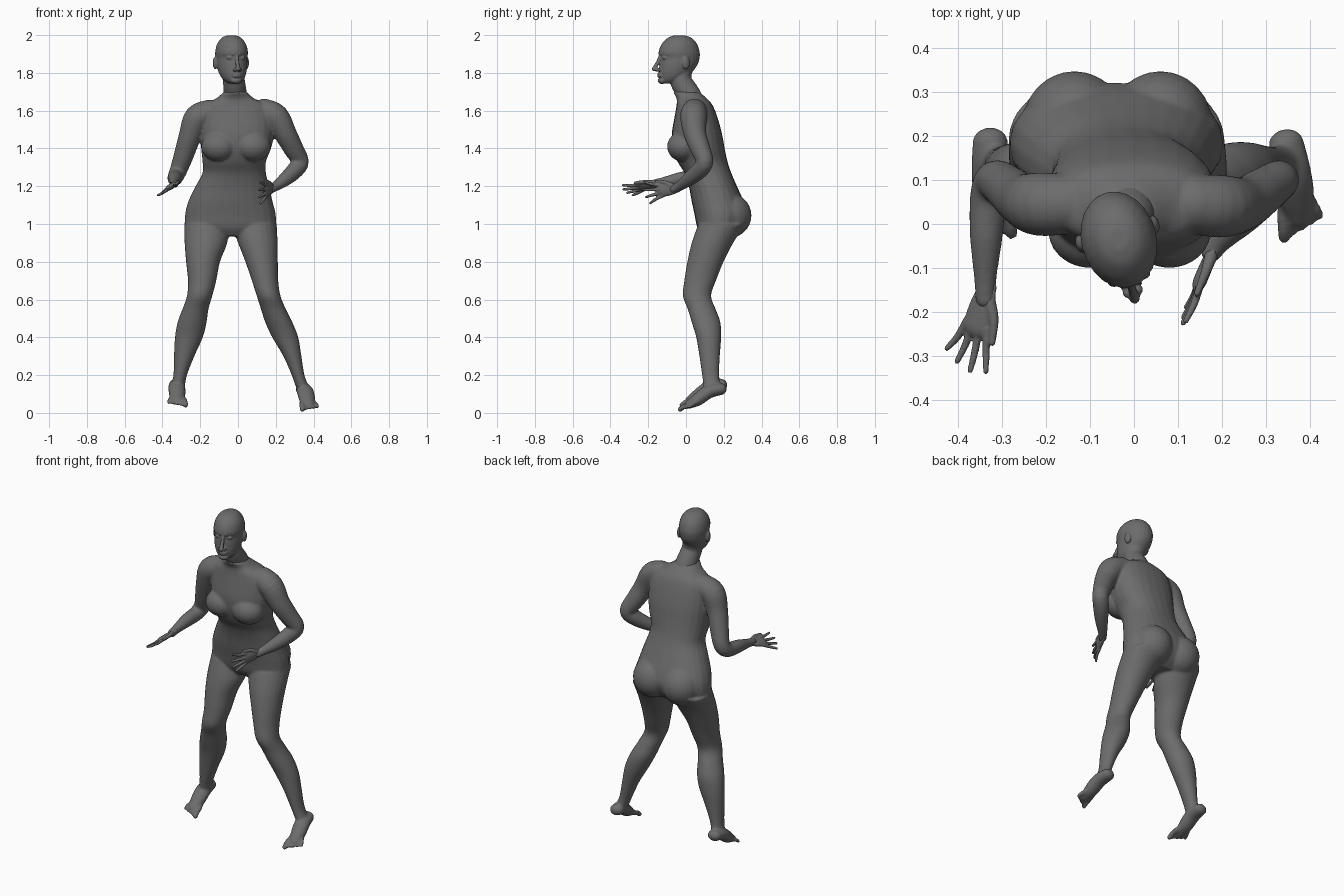
import bpy, bmesh, math
from mathutils import Vector, Matrix

cube = bpy.data.objects.get("Cube")
if cube:
    bpy.data.objects.remove(cube)

skin = bpy.data.materials.new("dark grey")
skin.use_nodes = True
GREY = (0.15, 0.15, 0.15, 1)
skin.diffuse_color = GREY
skin.node_tree.nodes["Principled BSDF"].inputs["Base Color"].default_value = GREY
SIDES = 24


def refine(rows, steps=4):
    """Catmull-Rom interpolation of rows of numbers."""
    rows = [Vector(r) for r in rows]
    out = []
    for i in range(len(rows) - 1):
        a, b = rows[max(i - 1, 0)], rows[i]
        c, d = rows[i + 1], rows[min(i + 2, len(rows) - 1)]
        for k in range(steps):
            t = k / steps
            out.append(b + (c - a) * (t / 2) + (a * 2 - b * 5 + c * 4 - d) * (t * t / 2)
                       + (b * 3 - a - c * 3 + d) * (t ** 3 / 2))
    return out + [rows[-1]]


def skin_rings(bm, rings):
    rings = [[bm.verts.new(p) for p in ring] for ring in rings]
    for a, b in zip(rings, rings[1:]):
        for i in range(SIDES):
            j = (i + 1) % SIDES
            bm.faces.new((a[i], a[j], b[j], b[i]))
    bm.faces.new(rings[0][::-1])
    bm.faces.new(rings[-1])


def loft(bm, rows, mat=Matrix(), power=1.0):
    """Stack of level ovals; each row is centre x, half width, front y, back y, z."""
    rings = []
    for x, rx, front, back, z in refine(rows):
        ring = []
        for i in range(SIDES):
            a = math.tau * i / SIDES
            c, s = math.cos(a), math.sin(a)
            c, s = (math.copysign(abs(v) ** power, v) for v in (c, s))
            ring.append(mat @ Vector((x + rx * c, (front + back) / 2 + (back - front) / 2 * s, z)))
        rings.append(ring)
    skin_rings(bm, rings)


def ball(bm, centre, size, mat=Matrix()):
    m = mat @ Matrix.Translation(centre) @ Matrix.Diagonal((*size, 1))
    bmesh.ops.create_uvsphere(bm, u_segments=SIDES, v_segments=14, radius=1, matrix=m)


def tube(bm, pts, mat=Matrix()):
    """Round-ended tube; each point is x, y, z, radius."""
    rows = refine([Vector(p) for p in pts])
    path = [r.to_3d() for r in rows]
    tangents = [(path[min(i + 1, len(path) - 1)] - path[max(i - 1, 0)]).normalized()
                for i in range(len(path))]
    u = tangents[0].orthogonal().normalized()
    rings = []
    for i, t in enumerate(tangents):
        if i:
            u = tangents[i - 1].rotation_difference(t) @ u
        w = t.cross(u)
        angles = [math.tau * k / SIDES for k in range(SIDES)]
        rings.append([mat @ (path[i] + (u * math.cos(a) + w * math.sin(a)) * rows[i][3])
                      for a in angles])
    skin_rings(bm, rings)
    for r in (rows[0], rows[-1]):
        ball(bm, r.to_3d(), (r[3],) * 3, mat)


def finish(bm, name, voxel, smoothing):
    bmesh.ops.recalc_face_normals(bm, faces=bm.faces)
    mesh = bpy.data.meshes.new(name)
    bm.to_mesh(mesh)
    bm.free()
    mesh.materials.append(skin)
    ob = bpy.data.objects.new(name, mesh)
    bpy.context.collection.objects.link(ob)
    fuse = ob.modifiers.new("fuse", "REMESH")
    fuse.mode = "VOXEL"
    fuse.voxel_size = voxel
    fuse.use_smooth_shade = True
    soft = ob.modifiers.new("soften", "SMOOTH")
    soft.factor = 0.5
    soft.iterations = smoothing


def foot(bm, place, yaw, inner):
    mat = (Matrix.Translation(place) @ Matrix.Rotation(math.radians(yaw), 4, "Z")
           @ Matrix.Rotation(math.radians(22), 4, "X"))
    wide = mat @ Matrix.Diagonal((1.25, 1, 1, 1))
    tube(bm, [(0, .045, .034, .032), (0, -.02, .045, .036),
              (0, -.09, .029, .034), (0, -.145, .021, .022)], wide)
    ball(bm, (0, -.12, .02), (.048, .045, .018), mat)
    for i in range(5):
        x = inner * (.036 - .019 * i)
        r = .014 if i == 0 else .0095
        tip = -.19 + .009 * i
        tube(bm, [(x, -.13, .02, r), (x * 1.1, tip + .025, .02, r),
                  (x * 1.15, tip, .013, r)], mat)


# Body: torso, bust, seat
body = bmesh.new()
loft(body, [(-.015, .06, -.07, .07, 1.70), (-.015, .1, -.05, .11, 1.665),
            (-.01, .165, -.05, .14, 1.63), (-.005, .19, -.06, .165, 1.57),
            (-.005, .195, -.075, .19, 1.48), (-.01, .185, -.07, .205, 1.40),
            (-.02, .168, -.045, .22, 1.33), (-.02, .168, -.008, .24, 1.27),
            (-.03, .195, .015, .27, 1.20), (-.04, .223, .03, .305, 1.12),
            (-.04, .24, .045, .32, 1.05), (-.04, .235, .06, .29, .98),
            (-.04, .17, .09, .24, .935)], power=.88)
for x in (-.1, .08):
    ball(body, (x, -.015, 1.41), (.095, .085, .08))
for x in (-.135, .06):
    ball(body, (x, .225, 1.045), (.118, .122, .12))

# Legs share their depth profile: z, centre y, half depth
depth = [(1.0, .19, .125), (.9, .14, .11), (.8, .103, .096), (.7, .075, .084),
         (.62, .058, .075), (.55, .083, .074), (.48, .106, .076), (.4, .12, .066),
         (.3, .125, .054), (.2, .13, .045), (.14, .138, .045)]
right_leg = [(-.165, .12), (-.17, .113), (-.185, .09), (-.19, .075), (-.203, .067),
             (-.225, .069), (-.243, .077), (-.26, .074), (-.285, .054), (-.306, .036),
             (-.318, .037)]
left_leg = [(.085, .12), (.105, .105), (.125, .086), (.143, .07), (.162, .063),
            (.187, .066), (.216, .072), (.25, .069), (.288, .048), (.318, .034),
            (.34, .035)]
for leg in (right_leg, left_leg):
    loft(body, [(x, rx, y - ry, y + ry, z) for (x, rx), (z, y, ry) in zip(leg, depth)])
foot(body, (-.325, .158, .1), 2, 1)
foot(body, (.35, .155, .078), 10, -1)

# Arms
tube(body, [(-.15, .045, 1.59, .068), (-.215, .045, 1.56, .072), (-.253, .055, 1.47, .06),
            (-.285, .08, 1.37, .053), (-.315, .098, 1.285, .046), (-.33, .06, 1.25, .042),
            (-.335, -.03, 1.238, .037), (-.337, -.12, 1.222, .026), (-.337, -.17, 1.213, .023)])
tube(body, [(.14, .045, 1.595, .068), (.2, .04, 1.565, .071), (.25, .047, 1.48, .06),
            (.293, .075, 1.4, .053), (.33, .1, 1.33, .045), (.302, .072, 1.285, .045),
            (.25, .015, 1.237, .037), (.2, -.035, 1.2, .026), (.175, -.065, 1.185, .023)])
finish(body, "body", .007, 5)


def hand(name, wrist, forward, thumb_side):
    f = Vector(forward).normalized()
    s = Vector(thumb_side)
    s = (s - f * s.dot(f)).normalized()
    mat = Matrix.Translation(wrist) @ Matrix((s, f, s.cross(f))).transposed().to_4x4()
    bm = bmesh.new()
    tube(bm, [(0, -.02, 0, .021), (0, .025, 0, .029), (0, .07, 0, .031)],
         mat @ Matrix.Diagonal((1.1, 1, .5, 1)))
    for x, length in ((.028, .082), (.009, .095), (-.01, .088), (-.027, .07)):
        tube(bm, [(x, .07, 0, .0095), (x * 1.5, .08 + length / 2, .004, .0085),
                  (x * 2.1, .08 + length, 0, .0065)], mat)
    tube(bm, [(.015, .01, 0, .015), (.04, .045, 0, .011), (.053, .095, 0, .0075)], mat)
    finish(bm, name, .004, 2)


hand("right_hand", (-.337, -.162, 1.213), (-.28, -.93, -.22), (.8, -.2, .5))
hand("left_hand", (.178, -.062, 1.187), (-.38, -.9, -.14), (.1, 0, 1))

# Head, turned slightly to its left
head = bmesh.new()
turn = Matrix.Translation((-.033, -.04, 1.743)) @ Matrix.Rotation(math.radians(15), 4, "Z")
loft(head, [(0, .02, -.02, .03, .256), (0, .05, -.056, .07, .243), (0, .075, -.09, .1, .21),
            (0, .085, -.106, .114, .168), (0, .083, -.098, .114, .138),
            (0, .081, -.102, .105, .105), (0, .076, -.104, .085, .075),
            (0, .067, -.104, .06, .045), (0, .052, -.1, .03, .02),
            (0, .03, -.09, -.01, .002)], turn)
ball(head, (0, -.09, .016), (.03, .022, .018), turn)
tube(head, [(0, -.098, .15, .009), (0, -.115, .11, .01), (0, -.133, .078, .0125)], turn)
for side in (-1, 1):
    ball(head, (side * .013, -.115, .073), (.011, .014, .009), turn)
    ball(head, (side * .033, -.083, .137), (.018, .015, .01), turn)
    tube(head, [(side * .015, -.1, .158, .007), (side * .055, -.073, .157, .006)], turn)
    ball(head, (side * .086, .018, .11), (.012, .021, .034),
         turn)
for z in (.039, .051):
    ball(head, (0, -.104, z), (.026, .01, .0065), turn)
tube(head, [(-.012, .035, 1.63, .07), (-.015, .012, 1.69, .062), (-.022, -.028, 1.76, .058),
            (-.03, -.025, 1.82, .06)])
finish(head, "head", .0045, 3)
